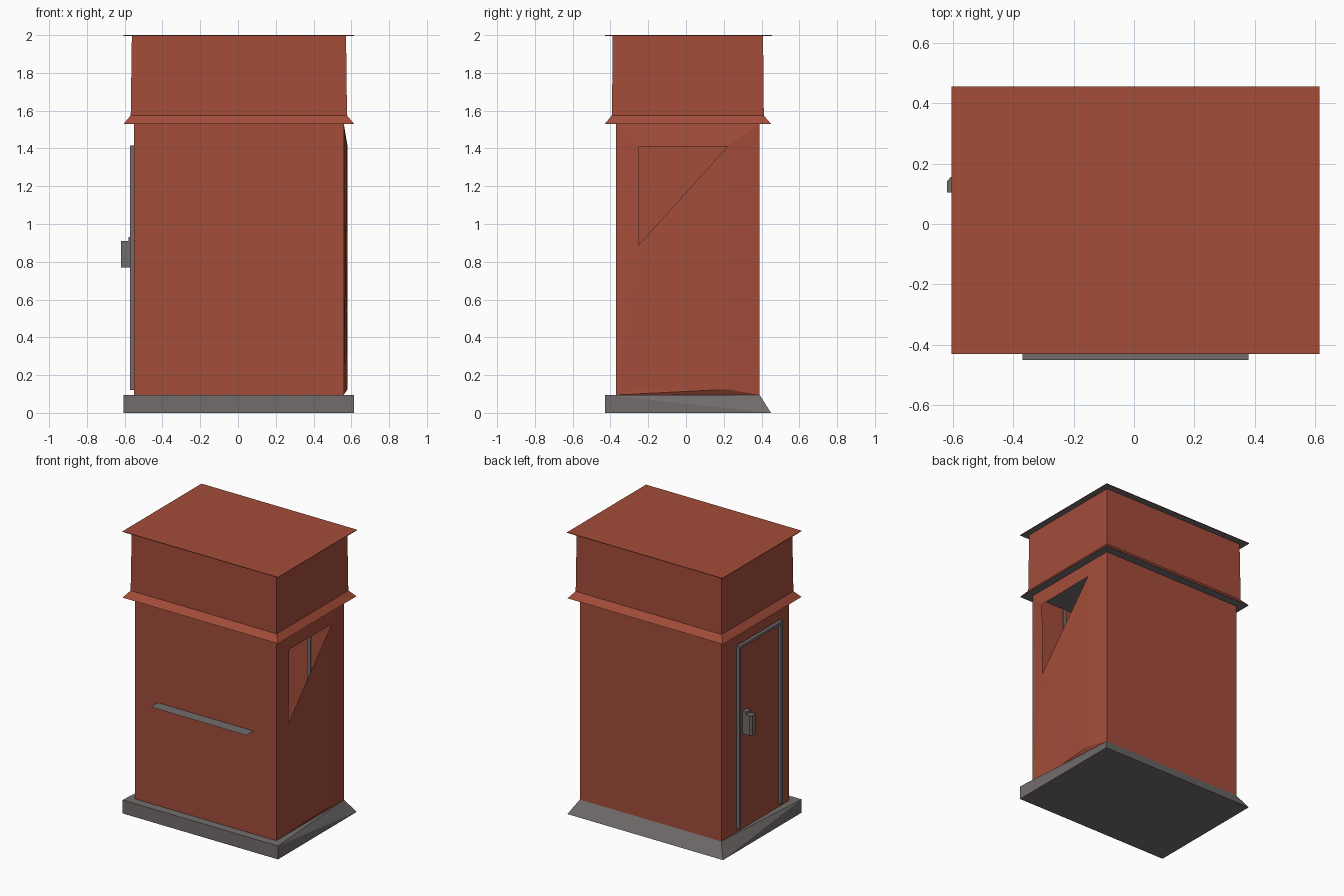
import bpy, bmesh

if "Cube" in bpy.data.objects:
    bpy.data.objects.remove(bpy.data.objects["Cube"])


def material(name, rgb):
    m = bpy.data.materials.new(name)
    m.diffuse_color = (*rgb, 1)
    m.use_nodes = True
    m.node_tree.nodes["Principled BSDF"].inputs["Base Color"].default_value = m.diffuse_color
    return m


RED = material("brick red", (0.37, 0.074, 0.042))
GREY = material("warm grey", (0.17, 0.152, 0.152))


def build(name, verts, faces, mats, rule=None, fix=True):
    """Mesh object; rule(face) picks the material slot."""
    me = bpy.data.meshes.new(name)
    me.from_pydata(verts, [], faces)
    bm = bmesh.new()
    bm.from_mesh(me)
    if fix:
        bmesh.ops.recalc_face_normals(bm, faces=bm.faces)
    bm.normal_update()
    if rule:
        for f in bm.faces:
            f.material_index = rule(f)
    bm.to_mesh(me)
    bm.free()
    for m in mats:
        me.materials.append(m)
    ob = bpy.data.objects.new(name, me)
    bpy.context.collection.objects.link(ob)
    return ob


def ring(x0, x1, y0, y1, z):
    return [(x0, y0, z), (x1, y0, z), (x1, y1, z), (x0, y1, z)]


SIDES = [(i, (i + 1) % 4, (i + 1) % 4 + 4, i + 4) for i in range(4)]
BOTTOM, TOP = (3, 2, 1, 0), (4, 5, 6, 7)


def box(name, x, y, z, mat):
    return build(name, ring(*x, *y, z[0]) + ring(*x, *y, z[1]),
                 SIDES + [BOTTOM, TOP], [mat])


def underside(f):
    return 1 if f.normal.z < -0.9 else 0


# Plinth: square front, back edge sloping in to the body corners
low = ring(-0.605, 0.615, -0.43, 0.45, 0)
high = [(-0.605, -0.43, 0.095), (0.615, -0.43, 0.095),
        (0.56, 0.39, 0.095), (-0.55, 0.39, 0.095)]
tri_sides = [(0, 1, 5, 4), (1, 2, 5), (2, 6, 5), (2, 3, 7, 6), (3, 0, 4), (3, 4, 7)]
build("plinth", low + high, tri_sides + [BOTTOM, TOP], [GREY])

# Body: hollow sheet walls, right side left open for the door panel
X0, X1, Y0, Y1, Z0, Z1 = -0.55, 0.56, -0.37, 0.39, 0.095, 1.53
build("body_walls", ring(X0, X1, Y0, Y1, Z0) + ring(X0, X1, Y0, Y1, Z1),
      [SIDES[0], SIDES[2], SIDES[3]], [RED], fix=False)

# Right side: bulged surround with a half-open door panel
verts = [(X1, Y0, Z0), (X1, Y1, Z0), (X1, Y1, Z1), (X1, Y0, Z1),
         (0.562, -0.25, 0.12), (0.58, 0.22, 0.125), (0.58, 0.22, 1.41),
         (0.577, -0.25, 1.41), (0.572, -0.25, 0.89)]
build("right_door_side", verts,
      [(0, 1, 5), (0, 5, 4), (1, 2, 6, 5), (2, 3, 7, 6),
       (3, 0, 8), (3, 8, 7), (0, 4, 8), (8, 4, 5), (8, 5, 6)], [RED], fix=False)

# Cornice with grey soffit
build("cornice", ring(-0.605, 0.615, -0.43, 0.45, 1.53)
      + ring(-0.568, 0.577, -0.392, 0.412, 1.575),
      SIDES + [BOTTOM], [RED, GREY], underside)

# Upper block
build("upper_block", ring(-0.568, 0.577, -0.392, 0.412, 1.575)
      + ring(-0.562, 0.572, -0.388, 0.408, 1.997), SIDES, [RED], fix=False)

# Thin overhanging roof sheet with grey underside
build("roof_sheet", ring(-0.605, 0.615, -0.43, 0.455, 1.996)
      + ring(-0.605, 0.615, -0.43, 0.455, 2.0),
      SIDES + [BOTTOM, TOP], [RED, GREY], underside)

# Front shelf
build("front_shelf", ring(-0.37, 0.38, -0.45, Y0, 0.825), [(0, 1, 2, 3)],
      [GREY], fix=False)

# Left door frame
FX = (-0.572, -0.55)
for name, y, z in (("back_jamb", (0.2, 0.22), (0.12, 1.415)),
                   ("front_jamb", (-0.27, -0.25), (0.12, 1.415)),
                   ("lintel", (-0.25, 0.2), (1.395, 1.415))):
    box("left_door_" + name, FX, y, z, GREY)

# Left door handle: plate and tapered grip
box("handle_plate", (-0.58, -0.55), (0.105, 0.155), (0.77, 0.93), GREY)
grip = [(-0.62, 0.105), (-0.58, 0.105), (-0.58, 0.155), (-0.608, 0.155), (-0.62, 0.14)]
n = len(grip)
build("handle_grip", [(x, y, z) for z in (0.77, 0.91) for x, y in grip],
      [(i, (i + 1) % n, (i + 1) % n + n, i + n) for i in range(n)]
      + [tuple(range(n)), tuple(range(n, 2 * n))], [GREY])

# Slim ribs on the inner walls
for name, y in (("front", (Y0 + 0.002, Y0 + 0.008)), ("back", (Y1 - 0.008, Y1 - 0.002))):
    box("inner_rib_" + name, (0.275, 0.3), y, (0.12, 1.525), GREY)
